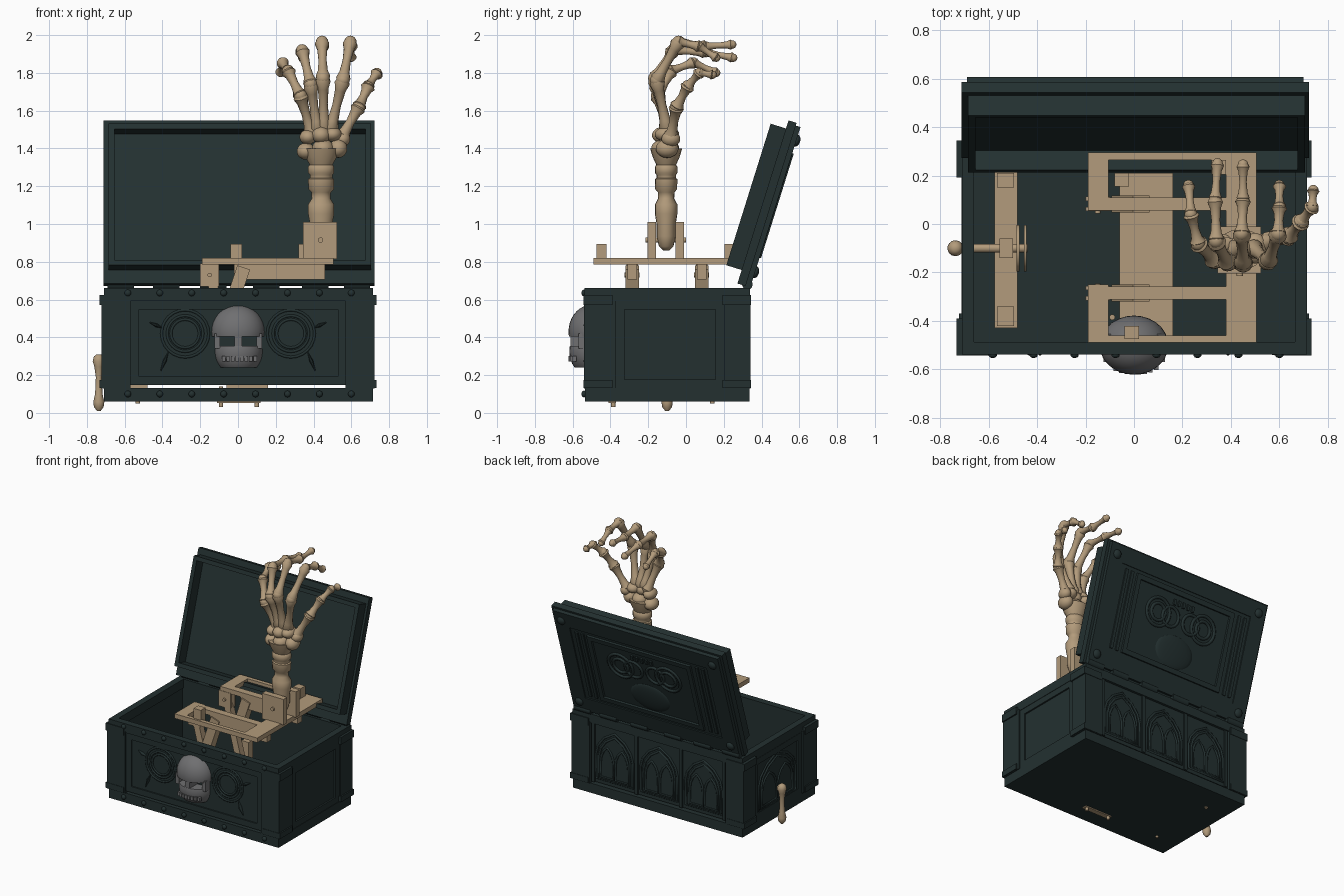
import bpy, bmesh, math
from mathutils import Vector, Matrix

cube = bpy.data.objects.get("Cube")
if cube:
    bpy.data.objects.remove(cube)


def material(name, rgb):
    m = bpy.data.materials.new(name)
    m.use_nodes = True
    m.diffuse_color = (*rgb, 1)
    m.node_tree.nodes["Principled BSDF"].inputs["Base Color"].default_value = (*rgb, 1)
    return m


GREEN = material("dark_green", (0.017, 0.03, 0.03))
BONE = material("bone_tan", (0.45, 0.33, 0.2))
GREY = material("skull_grey", (0.16, 0.16, 0.165))
LID_TILT = math.radians(-17.4)


def finish(name, bm, mat, smooth=False):
    bmesh.ops.recalc_face_normals(bm, faces=bm.faces)
    me = bpy.data.meshes.new(name)
    bm.to_mesh(me)
    bm.free()
    if smooth:
        for p in me.polygons:
            p.use_smooth = True
        me.set_sharp_from_angle(angle=math.radians(45))
    me.materials.append(mat)
    ob = bpy.data.objects.new(name, me)
    bpy.context.scene.collection.objects.link(ob)
    return ob


def boxes(name, spans, mat):
    # each span is (x0, x1, y0, y1, z0, z1)
    bm = bmesh.new()
    for x0, x1, y0, y1, z0, z1 in spans:
        mid = Vector((x0 + x1, y0 + y1, z0 + z1)) / 2
        m = Matrix.Translation(mid) @ Matrix.Diagonal((x1 - x0, y1 - y0, z1 - z0, 1))
        bmesh.ops.create_cube(bm, size=1, matrix=m)
    return finish(name, bm, mat)


def ring(name, span, t, axis, mat):
    # four bars round a rectangle that is open along the axis
    i, j = [k for k in range(3) if k != axis]
    spans = []
    for k, other in ((i, j), (j, i)):
        for side in (0, 1):
            s = list(span)
            s[2 * k + 1 - side] = s[2 * k + side] + (t if side == 0 else -t)
            if k == j:
                s[2 * other] += t
                s[2 * other + 1] -= t
            spans.append(s)
    return boxes(name, spans, mat)


def balls(name, items, mat, seg=14):
    bm = bmesh.new()
    for c, r in items:
        m = Matrix.Translation(c) @ Matrix.Diagonal((*r, 1))
        bmesh.ops.create_uvsphere(bm, u_segments=seg, v_segments=seg // 2 + 2, radius=1, matrix=m)
    return finish(name, bm, mat, True)


def lathe(name, a, b, profile, mat, seg=14, flat=1.0):
    # profile holds (fraction along a-b, radius); flat squashes the section
    a, b = Vector(a), Vector(b)
    rot = (b - a).to_track_quat('Z', 'Y')
    bm = bmesh.new()
    loops = []
    for t, r in profile:
        angles = [math.tau * (k + 0.5) / seg for k in range(seg)]
        loops.append([bm.verts.new(a + (b - a) * t + rot @ Vector((r * math.cos(w), r * flat * math.sin(w), 0)))
                      for w in angles])
    for lo, hi in zip(loops, loops[1:]):
        for k in range(seg):
            n = (k + 1) % seg
            bm.faces.new((lo[k], lo[n], hi[n], hi[k]))
    bm.faces.new(loops[0][::-1])
    bm.faces.new(loops[-1])
    return finish(name, bm, mat, seg > 4)


def rod(name, a, b, r, mat, seg=14):
    return lathe(name, a, b, [(0, r), (1, r)], mat, seg)


def bone(name, a, b, r):
    shape = [(-.07, .25), (-.04, .8), (.06, 1.1), (.2, .78), (.5, .62), (.8, .78), (.94, 1.1), (1.04, .8), (1.07, .25)]
    return lathe(name, a, b, [(t, r * s) for t, s in shape], BONE, 12)


def relief(name, paths, r, cyclic=False):
    # raised carving lines
    cu = bpy.data.curves.new(name, 'CURVE')
    cu.dimensions = '3D'
    cu.bevel_depth = r
    cu.bevel_resolution = 1
    for pts in paths:
        sp = cu.splines.new('POLY')
        sp.points.add(len(pts) - 1)
        for p, co in zip(sp.points, pts):
            p.co = (*co, 1)
        sp.use_cyclic_u = cyclic
    cu.materials.append(GREEN)
    ob = bpy.data.objects.new(name, cu)
    bpy.context.scene.collection.objects.link(ob)
    return ob


def circle(x, y, z, r, n=24):
    return [(x + r * math.cos(math.tau * k / n), y, z + r * math.sin(math.tau * k / n)) for k in range(n)]


def arch(c, w, z0, h):
    # pointed arch in (across, up) coordinates
    half = [(-w, 0), (-w, .5 * h), (-.88 * w, .68 * h), (-.55 * w, .86 * h), (0, h)]
    pts = half + [(-x, z) for x, z in half[-2::-1]]
    return [(c + x, z0 + z) for x, z in pts]


# Chest body
boxes("chest_base", [(-.71, .715, -.535, .335, .06, .133)], GREEN)
boxes("chest_walls", [(-.69, .69, -.52, -.49, .147, .62), (-.69, .69, .29, .32, .147, .62),
                      (-.70, -.67, -.52, .32, .13, .62), (.67, .70, -.52, .32, .13, .62)], GREEN)
ring("top_rim", (-.71, .715, -.538, .338, .592, .66), .05, 2, GREEN)
posts, caps = [], []
for sx in (-1, 1):
    for y0, y1 in ((-.54, -.50), (.30, .342)):
        posts.append((*sorted((sx * .57, sx * .722)), y0, y1, .13, .6))
    for y0, y1 in ((-.54, -.37), (.2, .342)):
        posts.append((*sorted((sx * .68, sx * .722)), y0, y1, .13, .6))
        for z0, z1 in ((.133, .175), (.57, .625)):
            caps.append((*sorted((sx * .60, sx * .732)), *((y0 - .003, y0 + .1) if y0 < 0 else (y1 - .1, y1 + .003)), z0, z1))
boxes("corner_posts", posts, GREEN)
for n, c in enumerate(caps):
    x0, x1, y0, y1, z0, z1 = c
    outer = max(abs(x0), abs(x1))
    sx = 1 if x0 > 0 else -1
    thin_y = (y0, y0 + .04) if y0 < 0 else (y1 - .04, y1)
    boxes("corner_cap", [(*sorted((sx * .58, sx * outer)), *thin_y, z0, z1),
                         (*sorted((sx * .69, sx * outer)), y0 - (.05 if y0 > 0 else 0), y1 + (.05 if y0 < 0 else 0), z0, z1)], GREEN)
ring("front_panel_frame", (-.57, .575, -.53, -.515, .147, .592), .045, 1, GREEN)
for sx in (-1, 1):
    ring("side_panel_frame", (*sorted((sx * .695, sx * .712)), -.37, .2, .133, .592), .045, 0, GREEN)
balls("front_studs", [((-.583 + .169 * k, -.54, z), (.018, .014, .018)) for k in range(8) for z in (.1, .635)], GREEN, 10)

# Carvings: rings and leaves in front, pointed arches on the back and crank side
relief("front_rings", [circle(sx * .28, -.521, .42, r) for sx in (-1, 1) for r in (.125, .095, .075)], .008, True)
for sx in (-1, 1):
    for dz, x0, x1 in ((.03, .4, .47), (-.1, .37, .41)):
        lathe("front_leaf", (sx * x0, -.522, .42 + dz), (sx * x1, -.522, .42 + dz * 2),
              [(0, .004), (.45, .022), (1, .004)], GREEN, 8, .5)
back, side = [], []
for c in (-.375, 0, .375):
    back += [arch(c, .155, .18, .37), arch(c, .13, .19, .33)]
    back += [arch(c + d, .055, .2, .23) for d in (-.062, .062)]
side += [arch(-.09, .22, .18, .37), arch(-.09, .19, .19, .33)]
side += [arch(-.09 + d, .085, .2, .23) for d in (-.095, .095)]
relief("back_arches", [[(u, .321, v) for u, v in p] for p in back], .009, True)
relief("side_arches", [[(-.701, u, v) for u, v in p] for p in side], .009, True)
boxes("back_pilasters", [(c - .012, c + .012, .315, .332, .147, .592) for c in (-.55, -.188, .188, .55)], GREEN)

# Hinge
for c in (-.62, -.38, -.13, .15, .41, .63):
    rod("hinge_knuckle", (c - .07, .325, .68), (c + .07, .325, .68), .028, GREEN)

# Lid, modelled upright and then tilted back
lid = [
    ring("lid_inner_frame", (-.685, .705, -.03, .075, .81, 1.595), .03, 1, GREEN),
    boxes("lid_plate", [(-.712, .722, .055, .1, .735, 1.64)], GREEN),
    boxes("lid_outer_plate", [(-.69, .70, .1, .118, .75, 1.625)], GREEN),
    ring("lid_border", (-.69, .70, .115, .126, .75, 1.625), .12, 1, GREEN),
    ring("lid_panel_frame", (-.43, .44, .115, .134, .9, 1.48), .035, 1, GREEN),
    balls("lid_knobs", [((x, .127, u), (.032, .02, .032)) for x in (-.63, .64) for u in (.82, 1.55)], GREEN),
    balls("lid_dome", [((0, .112, 1.05), (.17, .022, .12))], GREEN, 20),
    relief("lid_rings", [circle(sx * x, .12, 1.28, r) for sx in (-1, 1) for x, r in ((.2, .1), (.2, .06), (.09, .07))], .012, True),
    boxes("lid_strips", [(sx * x - .012, sx * x + .012, .115, .128, .9, 1.48) for sx in (-1, 1) for x in (.48, .53)], GREEN),
    boxes("lid_crest", [(x - .01, x + .01, .115, .13, 1.37, 1.41) for x in (-.08, -.04, 0, .04, .08)], GREEN),
]
for ob in lid:
    ob.rotation_euler.x = LID_TILT

# Skull on the front
for label, c, r, cut in (("skull_cranium", (0, -.5, .43), (.142, .122, .142), .405),
                         ("skull_jaw", (.004, -.5, .325), (.128, .118, .13), .355)):
    bm = bmesh.new()
    bmesh.ops.create_uvsphere(bm, u_segments=28, v_segments=18, radius=1,
                              matrix=Matrix.Translation(c) @ Matrix.Diagonal((*r, 1)))
    planes = [(cut, 1)] if c[2] > .4 else [(cut, -1), (.24, 1)]
    for z, s in planes:
        bmesh.ops.bisect_plane(bm, geom=bm.verts[:] + bm.edges[:] + bm.faces[:], plane_co=(0, 0, z),
                               plane_no=(0, 0, s), clear_inner=True)
        bmesh.ops.holes_fill(bm, edges=[e for e in bm.edges if e.is_boundary])
    finish(label, bm, GREY, True)
boxes("skull_nose_and_cheeks", [(-.018, .022, -.612, -.52, .34, .43), (-.125, -.095, -.57, -.5, .34, .42),
                                (.098, .128, -.57, -.5, .34, .42)], GREY)
boxes("skull_teeth", [(-.085 + .024 * k, -.067 + .024 * k, -.622 + .4 * (.024 * k - .08) ** 2 * 6, -.58, .272, .3)
                      for k in range(8)], GREY)
boxes("skull_back_plate", [(-.13, .13, -.5, -.455, .26, .52)], GREY)

# Mechanism inside the chest
boxes("floor_rails", [(-.06, .16, -.46, .21, .133, .165), (-.575, -.48, -.43, .215, .133, .17),
                      (-.565, -.495, -.42, -.34, .17, .22), (-.565, -.495, .15, .21, .17, .22),
                      (-.555, -.5, -.14, -.06, .17, .31), (-.08, -.02, .155, .21, .165, .4)], BONE)
rod("crank_shaft", (-.75, -.1, .27), (-.44, -.1, .27), .018, BONE)
rod("crank_wheel", (-.485, -.1, .27), (-.473, -.1, .27), .096, BONE, 28)
rod("crank_wheel_disc", (-.455, -.1, .27), (-.443, -.1, .27), .096, BONE, 28)
lathe("crank_handle", (-.737, -.1, .31), (-.737, -.1, .01),
      [(0, .012), (.04, .027), (.12, .033), (.22, .024), (.4, .016), (.7, .02), (.84, .03), (.93, .026), (1, .01)], BONE)
for x, y in ((-.09, -.385), (.1, -.385), (-.53, .14), (-.53, -.385)):
    rod("floor_peg", (x, y, .03 if x > -.2 else .05), (x, y, .14), .012, BONE, 10)
boxes("floor_slot_bar", [(-.11, .12, -.41, -.37, .052, .07)], BONE)

# Moving frame that carries the hand
boxes("moving_frame", [(.38, .505, -.49, .295, .785, .82), (-.19, .505, -.49, -.46, .785, .82),
                       (-.19, .505, .265, .295, .785, .82), (-.19, -.105, .06, .295, .785, .82),
                       (-.19, -.105, -.49, -.25, .785, .82)], BONE)
for y in (-.285, .083):
    boxes("cross_bar", [(-.19, .39, y - .027, y + .027, .785, .82), (-.02, .46, y - .025, y + .025, .705, .79),
                        (-.2, -.1, y - .03, y - .012, .67, .79), (-.2, -.1, y + .012, y + .03, .67, .79)], BONE)
    rod("link_arm", (-.15, y, .74), (.0, y, .16), .035, BONE, 4)
    rod("slanted_arm", (.03, y, .77), (-.06, y, .5), .05, BONE, 4)
    rod("pivot_pin", (-.15, y - .04, .73), (-.15, y + .04, .73), .012, BONE, 10)
boxes("hook_posts", [(-.04, .02, -.475, -.42, .785, .895), (.32, .38, .205, .265, .785, .895)], BONE)
boxes("arm_bracket", [(.345, .525, -.205, -.16, .815, 1.01), (.345, .525, -.055, -.01, .815, 1.01)], BONE)
rod("bracket_pin", (.437, -.215, .915), (.437, 0, .915), .014, BONE)

# Forearm and wrist
lathe("forearm", (.44, -.105, .86), (.44, -.105, 1.4),
      [(0, .02), (.04, .045), (.14, .06), (.26, .06), (.36, .07), (.45, .07), (.51, .05), (.57, .052), (.6, .068),
       (.7, .07), (.71, .06), (.74, .06), (.76, .07), (.82, .07), (.84, .062), (.92, .085), (1, .1)], BONE, 18, .85)
carpals = [((.36, -.1, 1.385), (.05, .06, .045)), ((.45, -.11, 1.4), (.06, .075, .05)), ((.53, -.1, 1.4), (.05, .06, .05)),
           ((.37, -.1, 1.46), (.045, .06, .04)), ((.44, -.12, 1.47), (.05, .06, .045)), ((.5, -.1, 1.475), (.05, .065, .04)),
           ((.555, -.08, 1.45), (.04, .05, .04))]
balls("wrist_bones", carpals, BONE)

# Fingers, from the wrist to each tip
fingers = {
    "little": ((.39, -.09, 1.48), (.33, -.15, 1.68), (.265, -.08, 1.81), (.235, .04, 1.855), (.225, .16, 1.8)),
    "ring": ((.42, -.1, 1.5), (.385, -.16, 1.74), (.34, -.07, 1.92), (.335, .1, 1.91), (.345, .25, 1.88)),
    "middle": ((.455, -.1, 1.5), (.45, -.165, 1.77), (.445, -.04, 1.965), (.45, .1, 1.94), (.45, .245, 1.95)),
    "index": ((.49, -.1, 1.5), (.555, -.155, 1.76), (.595, -.04, 1.965), (.60, .07, 1.94), (.60, .16, 1.88)),
    "thumb": ((.55, -.08, 1.46), (.64, -.05, 1.62), (.69, .01, 1.73), (.735, .07, 1.8), (.74, .14, 1.79)),
}
for label, pts in fingers.items():
    for k, (a, b) in enumerate(zip(pts, pts[1:])):
        bone(label + "_finger_bone", a, b, (.037, .035, .03, .025)[k])
    balls(label + "_knuckles", [(p, (r, r, r)) for p, r in zip(pts[1:], (.036, .032, .027, .022))], BONE, 12)
